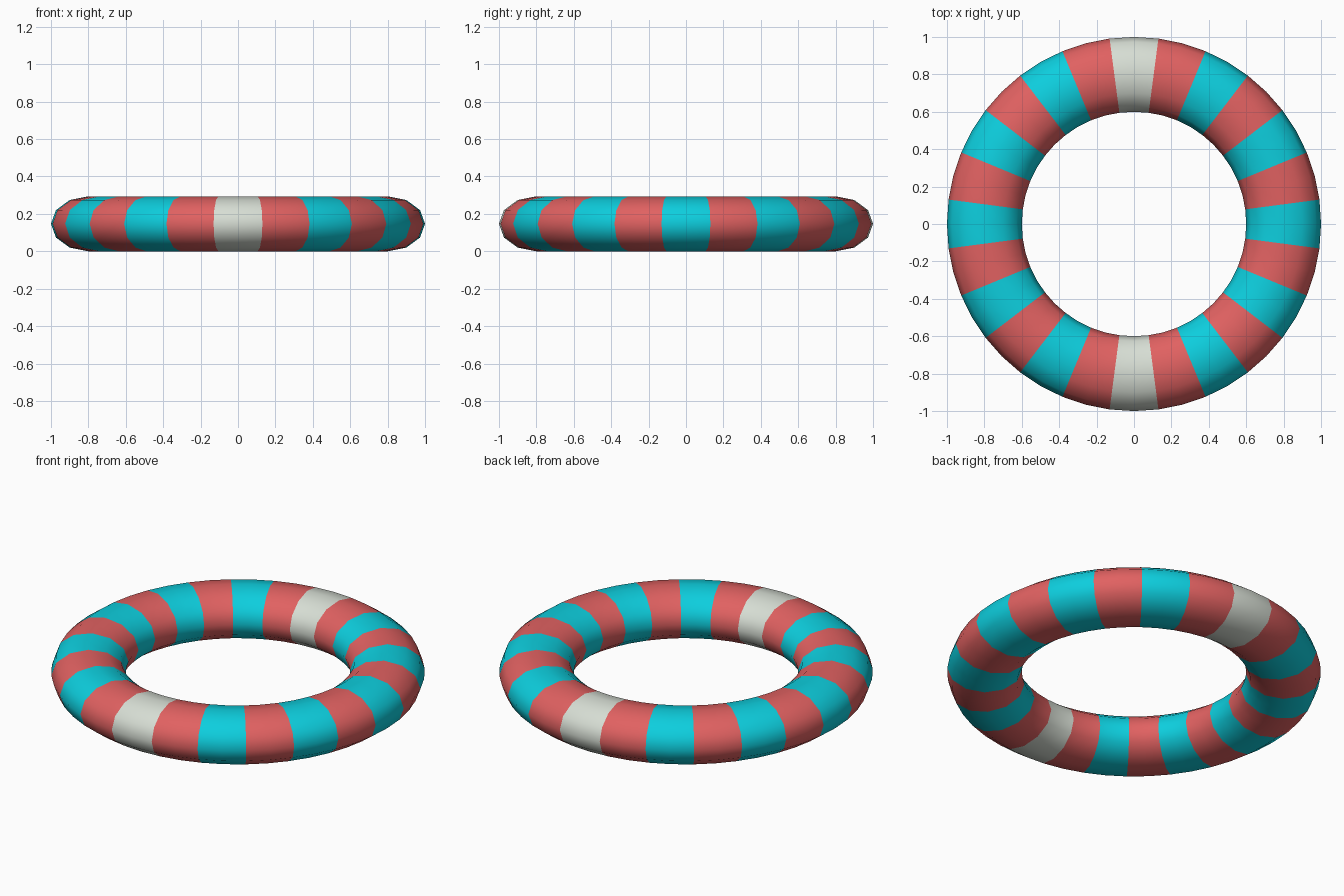
import bpy
import math

cube = bpy.data.objects.get("Cube")
if cube:
    bpy.data.objects.remove(cube, do_unlink=True)


def make_material(name, rgb):
    mat = bpy.data.materials.new(name)
    mat.use_nodes = True
    colour = (*rgb, 1.0)
    mat.diffuse_color = colour
    bsdf = mat.node_tree.nodes["Principled BSDF"]
    bsdf.inputs["Base Color"].default_value = colour
    return mat


STRIPES = 24
HALF_HEIGHT = 0.147
TUBE_RADIUS = 0.2

# Ring: a torus flattened into an elliptical tube, resting on the ground
bpy.ops.mesh.primitive_torus_add(
    major_segments=2 * STRIPES, minor_segments=12,
    major_radius=0.8, minor_radius=TUBE_RADIUS,
    location=(0, 0, HALF_HEIGHT))
ring = bpy.context.object
ring.name = "swim_ring"
ring.data.name = "swim_ring"
ring.scale.z = HALF_HEIGHT / TUBE_RADIUS
bpy.ops.object.transform_apply(location=False, rotation=False, scale=True)
bpy.ops.object.shade_smooth()

# Stripes: alternating turquoise and coral, with white at front and back
ring.data.materials.clear()
for name, rgb in (("turquoise", (0.004, 0.62, 0.73)),
                  ("coral_red", (0.75, 0.12, 0.12)),
                  ("off_white", (0.68, 0.73, 0.66))):
    ring.data.materials.append(make_material(name, rgb))

for face in ring.data.polygons:
    angle = math.atan2(face.center.y, face.center.x)
    stripe = round(angle / math.tau * STRIPES) % STRIPES
    if stripe % (STRIPES // 2) == STRIPES // 4:
        face.material_index = 2
    else:
        face.material_index = stripe % 2
